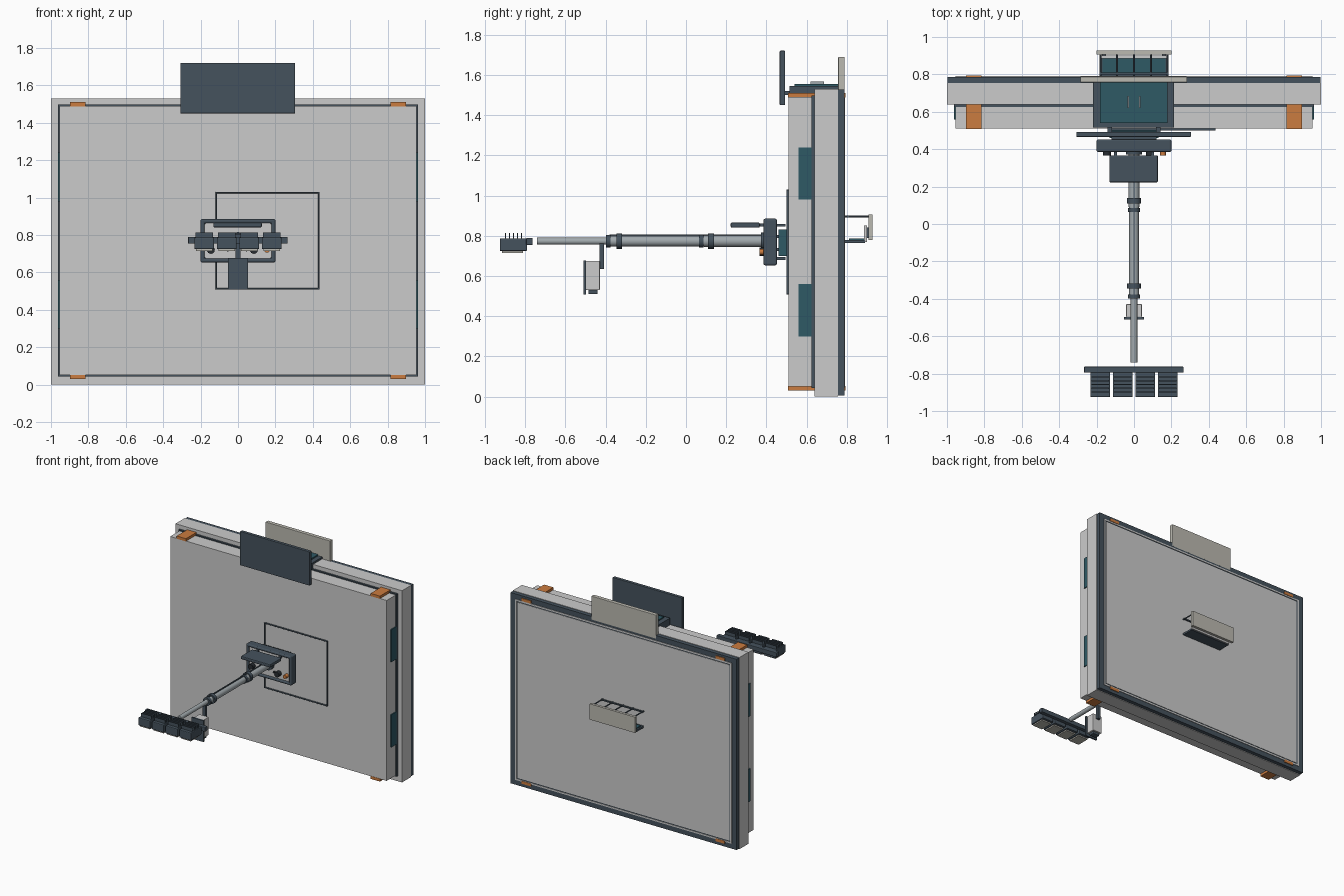
import bpy, bmesh, math
from mathutils import Matrix, Vector

if "Cube" in bpy.data.objects:
    bpy.data.objects.remove(bpy.data.objects["Cube"])

COLORS = {
    "light": (0.56, 0.58, 0.56), "dark": (0.06, 0.085, 0.11),
    "teal": (0.028, 0.10, 0.13), "orange": (0.60, 0.20, 0.05),
    "beige": (0.50, 0.49, 0.44), "steel": (0.36, 0.40, 0.42),
    "black": (0.02, 0.025, 0.03),
}
MATS = {}
for key, rgb in COLORS.items():
    MATS[key] = bpy.data.materials.new(key)
    MATS[key].diffuse_color = (*rgb, 1)


def finish(name, bm, mat, bevel=0, segments=2, smooth=False):
    mesh = bpy.data.meshes.new(name)
    bm.to_mesh(mesh)
    bm.free()
    ob = bpy.data.objects.new(name, mesh)
    bpy.context.collection.objects.link(ob)
    mesh.materials.append(MATS[mat])
    if bevel:
        mod = ob.modifiers.new("bevel", "BEVEL")
        mod.width, mod.segments = bevel, segments
    if smooth:
        bpy.ops.object.select_all(action="DESELECT")
        bpy.context.view_layer.objects.active = ob
        ob.select_set(True)
        bpy.ops.object.shade_smooth_by_angle()
    return ob


def add_box(bm, x, y, z):
    center = Vector([(a + b) / 2 for a, b in (x, y, z)])
    size = [b - a for a, b in (x, y, z)]
    bmesh.ops.create_cube(bm, size=1, matrix=Matrix.Translation(center) @ Matrix.Diagonal((*size, 1)))


def box(name, mat, x, y, z, bevel=0):
    bm = bmesh.new()
    add_box(bm, x, y, z)
    return finish(name, bm, mat, bevel)


def boxes(name, mat, items):
    bm = bmesh.new()
    for item in items:
        add_box(bm, *item)
    return finish(name, bm, mat)


def ring(name, mat, x, y, z, t, bevel=0):
    """Rectangular picture frame in the xz plane, extruded along y."""
    bm = bmesh.new()
    loops = []
    for yy in y:
        for o in (0, t):
            a, b, c, d = x[0] + o, x[1] - o, z[0] + o, z[1] - o
            loops.append([bm.verts.new(p) for p in ((a, yy, c), (b, yy, c), (b, yy, d), (a, yy, d))])
    fo, fi, bo, bi = loops
    for p, q in ((fo, fi), (fi, bi), (bi, bo), (bo, fo)):
        for i in range(4):
            j = (i + 1) % 4
            bm.faces.new((p[i], p[j], q[j], q[i]))
    bmesh.ops.recalc_face_normals(bm, faces=bm.faces)
    return finish(name, bm, mat, bevel, 3)


def rod(name, mat, x, y, z, r, sides=24):
    """Cylinder running along y from y[0] to y[1]."""
    bm = bmesh.new()
    m = Matrix.Translation((x, (y[0] + y[1]) / 2, z)) @ Matrix.Rotation(math.pi / 2, 4, "X")
    bmesh.ops.create_cone(bm, cap_ends=True, segments=sides, radius1=r, radius2=r, depth=y[1] - y[0], matrix=m)
    return finish(name, bm, mat, smooth=True)


# Wall slab: rear flange, front body, dark back sheet
box("rear_flange", "light", (-1, 1), (0.64, 0.755), (0, 1.53))
box("front_body", "light", (-0.955, 0.955), (0.51, 0.64), (0.05, 1.49))
box("back_sheet", "dark", (-0.998, 0.998), (0.755, 0.787), (0.005, 1.527))
ring("body_gasket", "dark", (-0.963, 0.963), (0.625, 0.64), (0.042, 1.498), 0.016)
ring("back_trim", "light", (-0.955, 0.955), (0.78, 0.791), (0.045, 1.487), 0.012)
box("back_panel", "light", (-0.935, 0.935), (0.78, 0.790), (0.065, 1.467))
ring("front_hatch_seam", "dark", (-0.12, 0.437), (0.499, 0.511), (0.508, 1.03), 0.008, 0.003)

# Orange clips and teal side windows
for s in (-1, 1):
    side = "right" if s > 0 else "left"
    xs = sorted((s * 0.815, s * 0.897))
    for level, z in (("lower", (0.03, 0.052)), ("upper", (1.488, 1.51))):
        box(f"{level}_clip_{side}", "orange", xs, (0.508, 0.64), z)
        box(f"{level}_clip_end_{side}", "orange", xs, (0.775, 0.793), z)
    for level, z in (("lower", (0.30, 0.56)), ("upper", (0.98, 1.24))):
        box(f"{level}_side_window_{side}", "teal", sorted((s * 0.94, s * 0.962)), (0.56, 0.64), z)

# Top cabinet with front and back shields
box("top_cabinet", "dark", (-0.22, 0.215), (0.515, 0.765), (1.488, 1.545))
box("top_cabinet_lid", "teal", (-0.182, 0.178), (0.54, 0.762), (1.54, 1.555))
boxes("lid_handles", "steel", [((x - 0.004, x + 0.004), (0.62, 0.685), (1.55, 1.567)) for x in (-0.03, 0.03)])
box("front_shield", "dark", (-0.308, 0.305), (0.466, 0.492), (1.45, 1.72), 0.003)
box("back_shield", "beige", (-0.287, 0.283), (0.757, 0.788), (1.50, 1.69), 0.003)
boxes("front_shield_brackets", "dark", [((x - 0.012, x + 0.012), (0.48, 0.54), (1.50, 1.52)) for x in (-0.13, 0.13)])

# Control console mount
box("console_mount", "teal", (-0.13, 0.13), (0.46, 0.512), (0.70, 0.83))
boxes("console_rails", "dark", [((-0.12, 0.12), (0.445, 0.495), (z, z + 0.014)) for z in (0.68, 0.725, 0.79, 0.845)])

# Console: rounded bezel with recessed panel and knobs
ring("console_bezel", "dark", (-0.2, 0.2), (0.385, 0.452), (0.653, 0.885), 0.022, 0.009)
box("console_panel", "light", (-0.185, 0.185), (0.398, 0.446), (0.668, 0.87))
for i, (x, r, mat) in enumerate(((-0.145, 0.021, "black"), (0.085, 0.021, "black"), (0.155, 0.015, "orange"),
                                 (-0.055, 0.008, "black"), (0.045, 0.008, "black"))):
    rod(f"console_knob_{i + 1}", mat, x, (0.365 if r > 0.01 else 0.385, 0.40), 0.72, r, 16)
box("console_visor", "dark", (-0.132, 0.128), (0.222, 0.367), (0.84, 0.866), 0.007)
boxes("visor_brackets", "dark", [((x - 0.008, x + 0.008), (0.355, 0.40), (0.847, 0.86)) for x in (-0.1, 0.1)])

# Telescopic arm with collars
Z = 0.773
rod("arm_base_tube", "steel", 0, (0.09, 0.40), Z, 0.029)
rod("arm_middle_tube", "steel", 0, (-0.39, 0.10), Z, 0.026)
rod("arm_end_tube", "steel", 0, (-0.74, -0.38), Z, 0.0175)
for i, y in enumerate((0.124, 0.075, -0.332, -0.387)):
    r, h = ((0.038, 0.014), (0.032, 0.011))[i % 2]
    rod(f"arm_collar_{i + 1}", "dark", 0, (y - h, y + h), Z, r)
boxes("arm_keyway", "dark", [((-0.004, 0.004), (-0.38, 0.38), (0.796, 0.806))])
rod("arm_root_flange", "dark", 0, (0.372, 0.40), Z, 0.042)

# Hanging sensor
box("sensor_hanger", "dark", (-0.013, 0.013), (-0.43, -0.407), (0.635, 0.775))
box("sensor_housing", "light", (-0.042, 0.042), (-0.498, -0.428), (0.53, 0.675), 0.004)
box("sensor_face_plate", "dark", (-0.053, 0.053), (-0.51, -0.497), (0.508, 0.678))
box("sensor_foot", "dark", (-0.03, 0.03), (-0.485, -0.44), (0.51, 0.532), 0.004)

# Row of four finned modules on a crossbar
box("module_crossbar", "dark", (-0.267, 0.265), (-0.795, -0.763), (0.754, 0.79), 0.004)
for i in range(4):
    c = -0.18 + 0.12 * i
    box(f"module_{i + 1}", "dark", (c - 0.053, c + 0.053), (-0.926, -0.79), (0.724, 0.787), 0.006)
    boxes(f"module_fins_{i + 1}", "dark",
          [((c - 0.047, c + 0.047), (y - 0.003, y + 0.003), (0.78, 0.814))
           for y in (-0.898, -0.878, -0.858, -0.838, -0.818)])
    box(f"module_lens_{i + 1}", "beige", (c - 0.044, c + 0.044), (-0.915, -0.81), (0.714, 0.728))

# Rear basket
box("basket_shelf", "dark", (-0.18, 0.18), (0.785, 0.89), (0.764, 0.779))
box("basket_tray", "teal", (-0.168, 0.168), (0.81, 0.888), (0.776, 0.786))
box("basket_lip", "light", (-0.18, 0.18), (0.885, 0.9), (0.77, 0.85))
box("basket_face", "beige", (-0.2, 0.2), (0.907, 0.928), (0.78, 0.906))
for i in range(5):
    rod(f"basket_rod_{i + 1}", "dark", -0.18 + 0.09 * i, (0.785, 0.91), 0.897, 0.005, 8)
box("basket_cross_rod", "dark", (-0.185, 0.185), (0.80, 0.81), (0.892, 0.902))
boxes("basket_spacers", "dark", [((x - 0.01, x + 0.01), (0.895, 0.91), (0.79, 0.84)) for x in (-0.16, 0.16)])

for m in bpy.data.materials:
    if m.users and not m.is_grease_pencil:
        m.use_nodes = True
        m.node_tree.nodes["Principled BSDF"].inputs["Base Color"].default_value = m.diffuse_color
